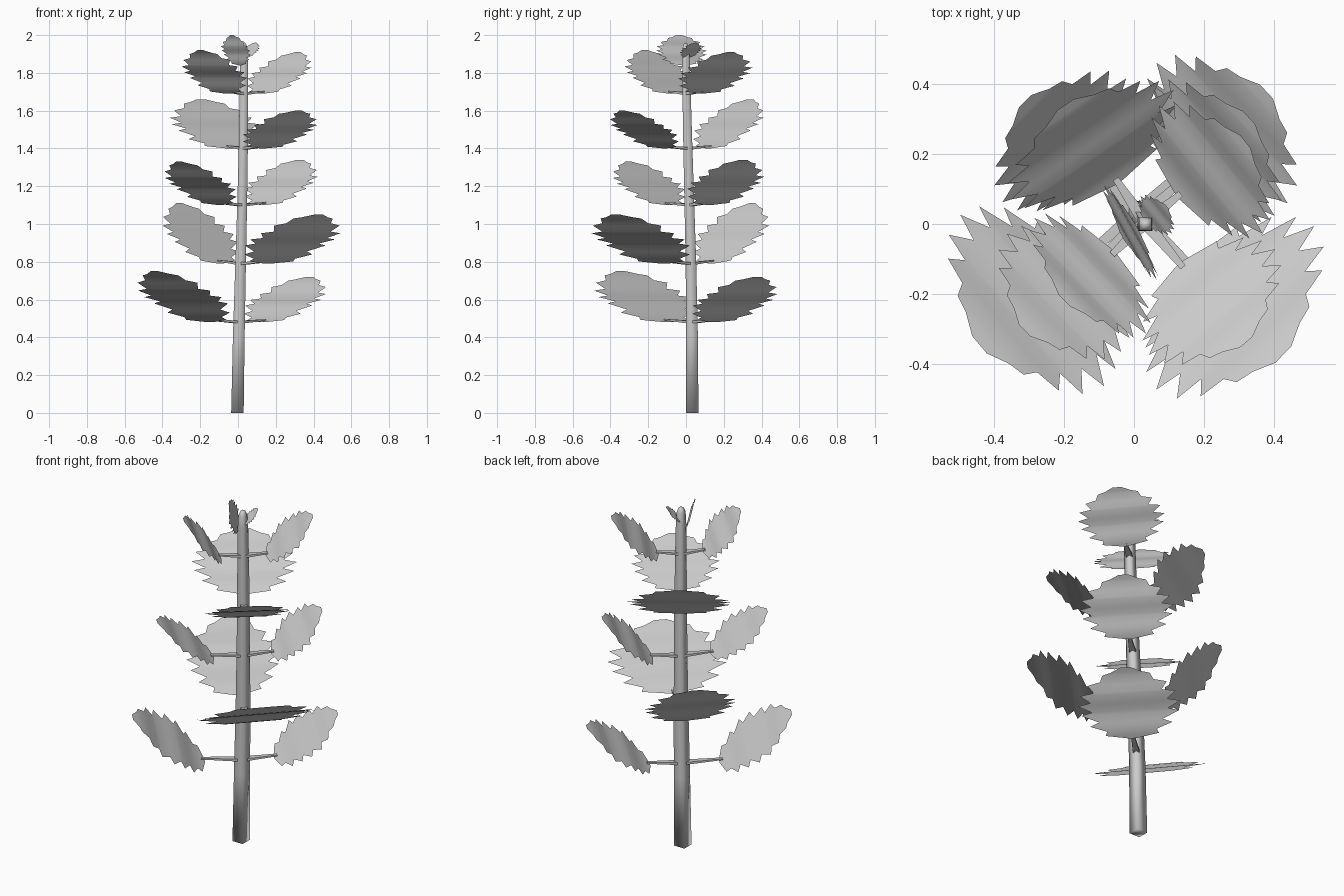
import bpy, bmesh, math
from mathutils import Vector

if "Cube" in bpy.data.objects:
    bpy.data.objects.remove(bpy.data.objects["Cube"])

# stem centre line: x, y, z, half thickness
STEM = [(-.003, .033, 0, .033), (.004, .032, .4, .031), (.014, .026, .8, .028),
        (.022, .018, 1.1, .026), (.028, .010, 1.4, .024), (.031, .003, 1.7, .022),
        (.032, 0, 1.86, .020), (.033, -.002, 1.93, .017), (.033, -.002, 1.955, .009)]


def stem_at(z):
    for a, b in zip(STEM, STEM[1:]):
        if z <= b[2]:
            return Vector(a[:3]).lerp(Vector(b[:3]), (z - a[2]) / (b[2] - a[2]))
    return Vector(STEM[-1][:3])


def finish(bm, name, angle=60):
    bmesh.ops.recalc_face_normals(bm, faces=bm.faces)
    me = bpy.data.meshes.new(name)
    bm.to_mesh(me)
    bm.free()
    ob = bpy.data.objects.new(name, me)
    bpy.context.collection.objects.link(ob)
    bpy.ops.object.select_all(action='DESELECT')
    ob.select_set(True)
    bpy.context.view_layer.objects.active = ob
    bpy.ops.object.shade_smooth_by_angle(angle=math.radians(angle))
    return ob


def square_tube(name, path, e1, e2, flat=1.0, angle=60):
    """Loft four-sided rings of given (x, y, z, half width) spanned by e1 and e2."""
    bm = bmesh.new()
    rings = []
    for x, y, z, r in path:
        rings.append([bm.verts.new(Vector((x, y, z)) + r * (e1 * u + e2 * v * flat))
                      for u, v in ((-1, -1), (1, -1), (1, 1), (-1, 1))])
    for a, b in zip(rings, rings[1:]):
        for k in range(4):
            n = (k + 1) % 4
            bm.faces.new((a[k], a[n], b[n], b[k]))
    bm.faces.new(rings[0])
    bm.faces.new(rings[-1])
    return finish(bm, name, angle)


# toothed half outline of a leaf: position along the leaf, half width
EDGE = [(0, .06), (.06, .52), (.12, .48), (.2, .80), (.25, .62), (.35, .95), (.39, .74),
        (.49, 1), (.53, .75), (.64, .93), (.67, .66), (.77, .77), (.81, .52),
        (.90, .46), (.93, .30), (1, .10)]


def leaf(name, node_z, azimuth, r0, r1, rise, half):
    """Serrated leaf blade, tilted up away from the stem and slightly rippled."""
    root = stem_at(node_z)
    a = math.radians(azimuth)
    out = Vector((math.cos(a), math.sin(a), 0))
    side = Vector((-out.y, out.x, 0))
    along = out * (r1 - r0) + Vector((0, 0, rise))
    normal = side.cross(along).normalized()
    base = root + out * r0
    bm = bmesh.new()
    rows = []
    for s, w in EDGE:
        ripple = normal * (.02 * half * math.sin(s * 4 * math.pi))
        rows.append([bm.verts.new(base + along * s + side * (t * w * half) + ripple)
                     for t in (-1, -.5, 0, .5, 1)])
    for p, q in zip(rows, rows[1:]):
        for k in range(4):
            bm.faces.new((p[k], p[k + 1], q[k + 1], q[k]))
    finish(bm, name)
    # flat leaf stalk
    if r0 > .08:
        end = base + along * .05
        square_tube(name + "_stalk", [(*root, .019), (*end, .009)],
                    side, Vector((0, 0, 1)), .4, 30)


square_tube("stem", STEM, Vector((1, 0, 0)), Vector((0, 1, 0)), 1, 100)

# node height, direction, inner and outer reach, rise, half width
LEAVES = [
    (.48, 220, .20, .585, .27, .32), (.48, 43, .17, .51, .24, .275),
    (.79, -44, .20, .575, .26, .325), (.79, 135, .15, .46, .32, .25),
    (1.10, 224, .16, .465, .23, .235), (1.10, 43, .15, .42, .24, .255),
    (1.40, -50, .16, .455, .20, .235), (1.40, 124, .13, .40, .26, .28),
    (1.69, 224, .12, .32, .23, .23), (1.69, 39, .12, .37, .22, .235),
]
for i, spec in enumerate(LEAVES):
    leaf(f"leaf_{i + 1}", *spec)

# young leaves at the tip
leaf("tip_leaf_large", 1.84, 209, .025, .075, .16, .155)
leaf("tip_leaf_small", 1.88, 40, .005, .08, .08, .07)
